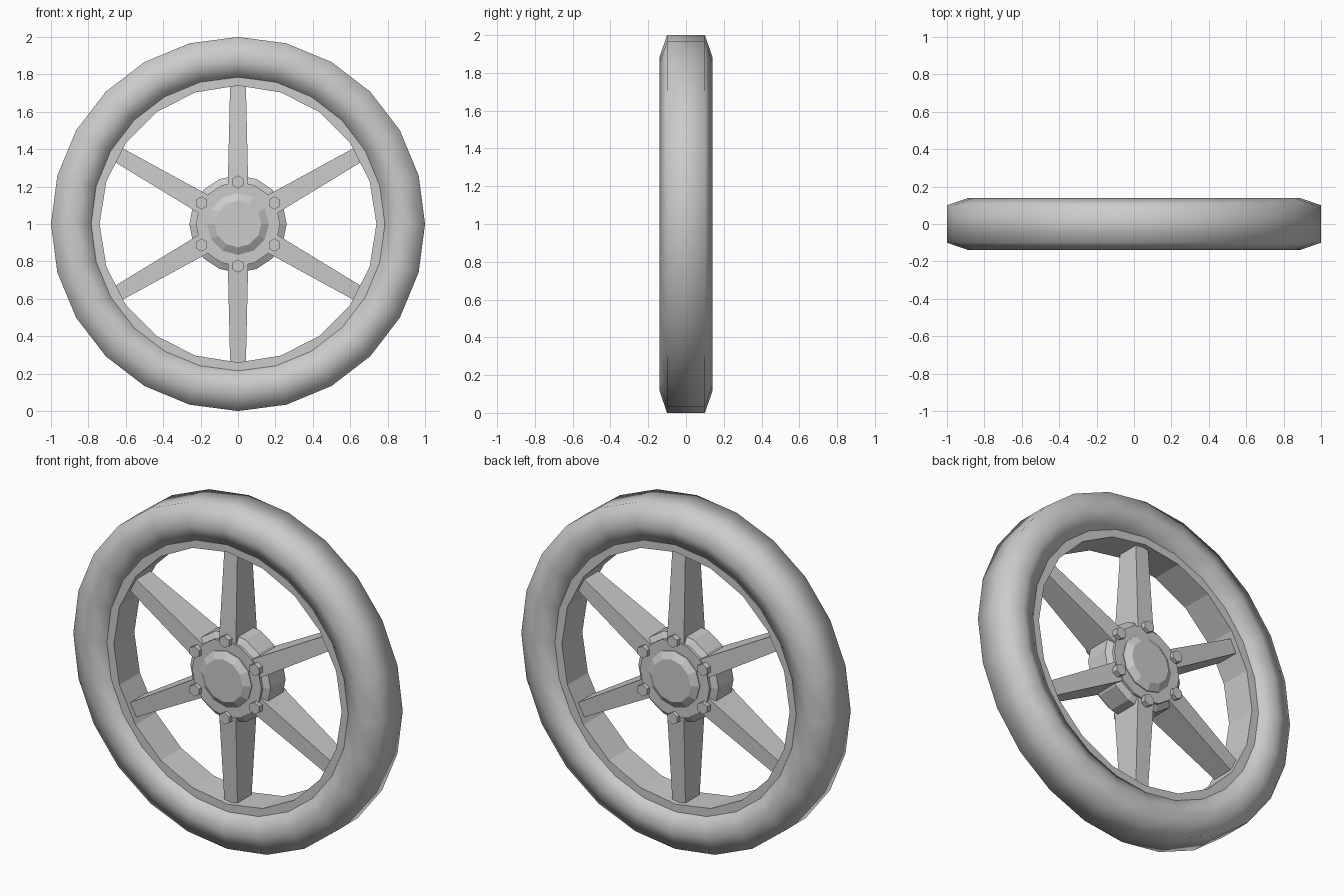
import bpy
import bmesh
from math import cos, sin, pi
from mathutils import Matrix, Vector

default = bpy.data.objects.get("Cube")
if default:
    bpy.data.objects.remove(default, do_unlink=True)

CENTRE = Vector((0, 0, 1))


def finish(name, bm, smooth=False):
    bmesh.ops.recalc_face_normals(bm, faces=bm.faces[:])
    for face in bm.faces:
        face.smooth = smooth
    mesh = bpy.data.meshes.new(name)
    bm.to_mesh(mesh)
    bm.free()
    obj = bpy.data.objects.new(name, mesh)
    obj.location = CENTRE
    bpy.context.collection.objects.link(obj)
    return obj


def lathe(name, half, sides, closed=False, smooth=False):
    """Turn a (radius, y) half profile, mirrored front to back, about the y axis."""
    profile = half + [(r, -y) for r, y in reversed(half)]
    bm = bmesh.new()
    rings = []
    for r, y in profile:
        angles = [2 * pi * i / sides for i in range(sides)]
        rings.append([bm.verts.new((r * cos(a), y, r * sin(a))) for a in angles])
    pairs = list(zip(rings, rings[1:]))
    if closed:
        pairs.append((rings[-1], rings[0]))
    else:
        bm.faces.new(rings[0])
        bm.faces.new(rings[-1])
    for a, b in pairs:
        for i in range(sides):
            j = (i + 1) % sides
            bm.faces.new((a[i], a[j], b[j], b[i]))
    return finish(name, bm, smooth)


# Tyre and inner rim
lathe("tyre", [(0.785, 0.10), (0.885, 0.14), (1.0, 0.10)], 24, closed=True, smooth=True)
lathe("rim", [(0.74, 0.095), (0.82, 0.095)], 20, closed=True)

# Hub barrel with stepped faces, and the axle cap
lathe("hub", [(0.225, 0.105), (0.225, 0.09), (0.26, 0.07)], 16)
lathe("axle_cap", [(0.125, 0.135), (0.165, 0.11)], 12)

# Spokes taper in both width and depth towards the rim
for k in range(6):
    turn = Matrix.Rotation(k * pi / 3, 4, 'Y')
    bm = bmesh.new()
    bmesh.ops.create_cube(bm, size=2)
    for v in bm.verts:
        outer = v.co.z > 0
        v.co.x *= 0.042 if outer else 0.056
        v.co.y *= 0.065 if outer else 0.102
        v.co.z = 0.75 if outer else 0.15
    bmesh.ops.transform(bm, matrix=turn, verts=bm.verts[:])
    finish(f"spoke_{k + 1}", bm)

    # Hexagonal bolts on both faces of the hub
    for side, label in ((-1, "front"), (1, "back")):
        place = turn @ Matrix.Translation((0, side * 0.105, 0.225))
        place = place @ Matrix.Rotation(pi / 2, 4, 'X')
        bm = bmesh.new()
        bmesh.ops.create_cone(bm, cap_ends=True, segments=6, radius1=0.035,
                              radius2=0.035, depth=0.045, matrix=place)
        finish(f"bolt_{label}_{k + 1}", bm)
